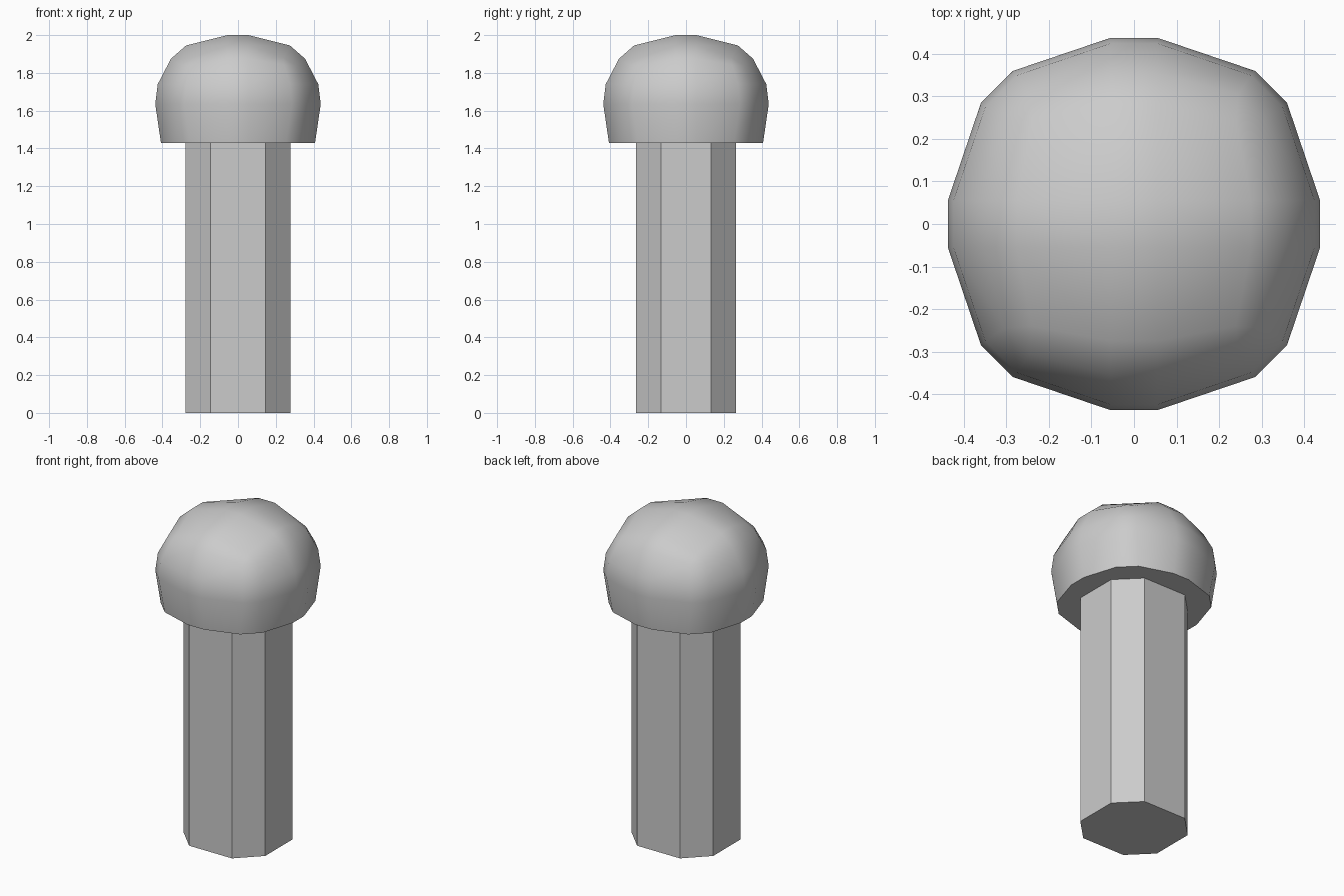
import bpy, bmesh
from mathutils import Vector, Matrix
from math import pi

if "Cube" in bpy.data.objects:
    bpy.data.objects.remove(bpy.data.objects["Cube"])


def finish(bm, name):
    bmesh.ops.remove_doubles(bm, verts=bm.verts[:], dist=0.001)
    bmesh.ops.recalc_face_normals(bm, faces=bm.faces[:])
    mesh = bpy.data.meshes.new(name)
    bm.to_mesh(mesh)
    bm.free()
    ob = bpy.data.objects.new(name, mesh)
    bpy.context.collection.objects.link(ob)
    return ob


def face(bm, pts):
    return bm.faces.new([bm.verts.new(p) for p in pts])


# Shaft: chamfered rectangular prism
bm = bmesh.new()
section = [(.145, -.265), (.277, -.133), (.277, .133), (.145, .265),
           (-.145, .265), (-.277, .133), (-.277, -.133), (-.145, -.265)]
base = face(bm, [(x, y, 0) for x, y in section])
ext = bmesh.ops.extrude_face_region(bm, geom=[base], use_keep_orig=True)
top = [g for g in ext["geom"] if isinstance(g, bmesh.types.BMVert)]
bmesh.ops.translate(bm, verts=top, vec=(0, 0, 1.43))
finish(bm, "shaft")

# Head: rounded cube with a flat underside, one side repeated four times
C = .055  # half width of the middle strip
# each row: middle height, middle depth, corner half width, corner depth, corner height
ROWS = [(1.43, .408, .255, .345, 1.43),
        (1.635, .438, .285, .36, 1.635),
        (1.74, .425, .275, .35, 1.74),
        (1.875, .355, .245, .305, 1.84)]
side = [[(-w, -dc, zc), (-C, -d, z), (C, -d, z), (w, -dc, zc)]
        for z, d, w, dc, zc in ROWS]
# rim of the top cap, then its inner square edge
side.append([(-.24, -.24, 1.88), (-C, -.275, 1.945), (C, -.275, 1.945), (.24, -.24, 1.88)])
side = [[Vector(p) for p in row] for row in side]

bm = bmesh.new()
for q in range(4):
    rot = Matrix.Rotation(q * pi / 2, 3, 'Z')
    quarter = Matrix.Rotation((q + 1) * pi / 2, 3, 'Z')
    g = [[rot @ p for p in row] for row in side]
    n = [quarter @ row[0] for row in side]  # first column of the next side
    for a, b in zip(g, g[1:]):
        for i in range(3):
            face(bm, (a[i], a[i + 1], b[i + 1], b[i]))
    for i in range(3):
        face(bm, (g[i][3], n[i], n[i + 1], g[i + 1][3]))
    face(bm, (g[3][3], n[3], g[4][3]))
    # top cap: edge quad and corner quad
    left, right = rot @ Vector((-C, -C, 2)), rot @ Vector((C, -C, 2))
    face(bm, (g[4][1], g[4][2], right, left))
    face(bm, (g[4][2], g[4][3], quarter @ side[4][1], right))
face(bm, [(-C, -C, 2), (C, -C, 2), (C, C, 2), (-C, C, 2)])
face(bm, [Matrix.Rotation(q * pi / 2, 3, 'Z') @ p for q in range(4) for p in side[0]])
head = finish(bm, "head")

bpy.context.view_layer.objects.active = head
head.select_set(True)
bpy.ops.object.shade_smooth_by_angle(angle=pi / 3)
